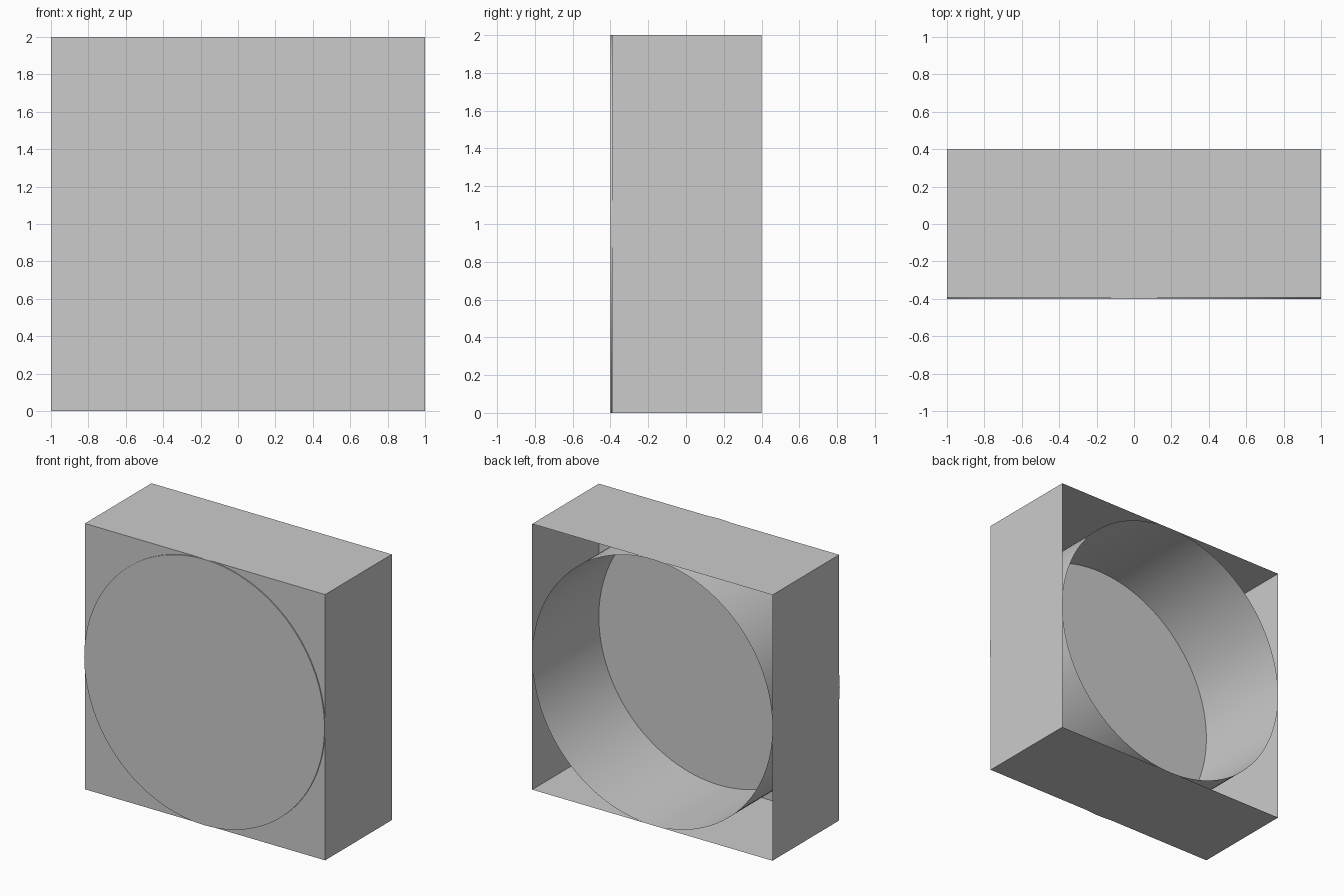
import bpy, bmesh
from math import radians
from mathutils import Matrix

if "Cube" in bpy.data.objects:
    bpy.data.objects.remove(bpy.data.objects["Cube"])

BACK, FRONT, PLATE = 0.4, -0.4, -0.392


def make_object(name, bm):
    bmesh.ops.recalc_face_normals(bm, faces=bm.faces)
    mesh = bpy.data.meshes.new(name)
    bm.to_mesh(mesh)
    bm.free()
    obj = bpy.data.objects.new(name, mesh)
    bpy.context.collection.objects.link(obj)
    return obj


def open_back(bm):
    # remove the faces lying in the back plane
    back = [f for f in bm.faces if all(v.co.y > BACK - 1e-4 for v in f.verts)]
    bmesh.ops.delete(bm, geom=back, context='FACES_ONLY')


# Square thin-walled housing, open at the back
bm = bmesh.new()
depth = BACK - PLATE
bmesh.ops.create_cube(bm, size=1, matrix=Matrix.Translation((0, (BACK + PLATE) / 2, 1))
                      @ Matrix.Diagonal((2, depth, 2, 1)))
open_back(bm)
make_object("square_housing", bm)

# Round drum inside it, its closed end just proud of the front plate
bm = bmesh.new()
bmesh.ops.create_cone(bm, cap_ends=True, segments=128, radius1=1, radius2=1,
                      depth=BACK - FRONT,
                      matrix=Matrix.Translation((0, 0, 1)) @ Matrix.Rotation(radians(90), 4, 'X'))
open_back(bm)
drum = make_object("round_drum", bm)
bpy.context.view_layer.objects.active = drum
drum.select_set(True)
bpy.ops.object.shade_smooth_by_angle(angle=radians(30))
